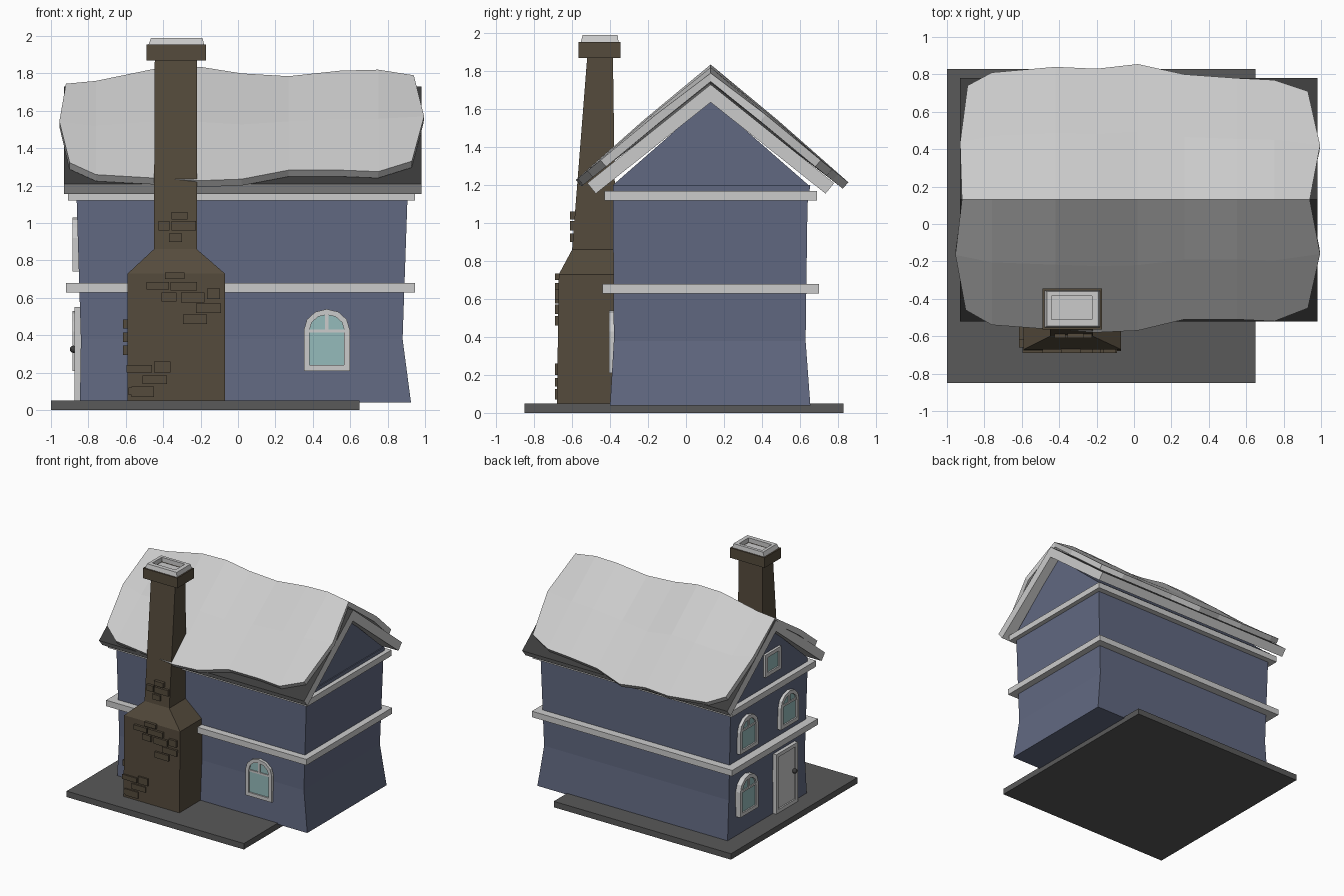
import bpy, bmesh, math

if "Cube" in bpy.data.objects:
    bpy.data.objects.remove(bpy.data.objects["Cube"])


def material(name, r, g, b):
    m = bpy.data.materials.new(name)
    m.diffuse_color = (r, g, b, 1)
    m.use_nodes = True
    m.node_tree.nodes["Principled BSDF"].inputs["Base Color"].default_value = m.diffuse_color
    return m


WALL = material("blue_wall", .12, .14, .22)
BRICK = material("brown_brick", .09, .07, .045)
GLASS = material("teal_glass", .3, .5, .5)
DARK = material("dark_roof", .045, .045, .045)
STONE = material("grey_stone", .1, .1, .1)
PALE = material("pale_trim", .6, .6, .6)
SNOW = material("snow", .8, .8, .8)


def mesh(name, verts, faces, mats, fix=True):
    me = bpy.data.meshes.new(name)
    me.from_pydata(verts, [], faces)
    for m in mats:
        me.materials.append(m)
    if fix:
        bm = bmesh.new()
        bm.from_mesh(me)
        bmesh.ops.recalc_face_normals(bm, faces=bm.faces)
        bm.to_mesh(me)
        bm.free()
    ob = bpy.data.objects.new(name, me)
    bpy.context.collection.objects.link(ob)
    return ob


def loft(name, rings, mat, end_mat=None):
    """Skin a list of equal rings and cap both ends; the last cap may differ."""
    n = len(rings[0])
    verts = [p for r in rings for p in r]
    faces = [(k * n + i, k * n + (i + 1) % n, (k + 1) * n + (i + 1) % n, (k + 1) * n + i)
             for k in range(len(rings) - 1) for i in range(n)]
    faces += [tuple(range(n)), tuple(range(len(verts) - n, len(verts)))]
    ob = mesh(name, verts, faces, [mat, end_mat or mat])
    ob.data.polygons[len(faces) - 1].material_index = 1
    return ob


def rect(x0, x1, y0, y1, z):
    return [(x0, y0, z), (x1, y0, z), (x1, y1, z), (x0, y1, z)]


def box(name, x0, x1, y0, y1, z0, z1, mat):
    return loft(name, [rect(x0, x1, y0, y1, z0), rect(x0, x1, y0, y1, z1)], mat)


# Ground slab and flared walls
box("base_slab", -1, .65, -.85, .83, 0, .05, STONE)
loft("walls", [rect(-.845, .925, -.40, .655, .04), rect(-.84, .88, -.38, .63, .38),
               rect(-.862, .905, -.385, .64, 1.1), rect(-.864, .908, -.385, .655, 1.2)], WALL)
loft("gable", [[(x, -.385, 1.2), (x, .645, 1.2), (x, .13, 1.65)] for x in (-.864, .9)], WALL)

# Trim bands around the house
box("middle_band", -.92, .945, -.44, .70, .63, .68, PALE)
box("upper_band", -.91, .945, -.43, .69, 1.12, 1.17, PALE)

# Roof slab with dark upper faces
section = [(-.52, 1.21), (.13, 1.73), (.78, 1.21), (.735, 1.155), (.13, 1.636), (-.475, 1.155)]
roof = loft("roof", [[(x, y, z) for y, z in section] for x in (-.93, .98)], PALE)
roof.data.materials[1] = DARK
for p in roof.data.polygons:
    p.material_index = int(len(p.vertices) == 4 and p.normal.z > .3)

# Wavy snow blanket
xs = [-.92, -.76, -.42, -.2, .02, .27, .55, .75, .93]
front = [-.46, -.54, -.565, -.58, -.57, -.51, -.51, -.52, -.45]
back = [.74, .81, .84, .83, .855, .80, .78, .77, .71]
ridge = [1.745, 1.76, 1.83, 1.835, 1.80, 1.785, 1.815, 1.82, 1.79]
verts = []
for r in range(5):
    for i, x in enumerate(xs):
        if i == 0:
            x += (.02, -.035, 0, -.01, .03)[r]
        elif i == 8:
            x += (0, .065, .01, .065, 0)[r]
        y = (front[i], (front[i] + .13) / 2, .13, (back[i] + .13) / 2, back[i])[r]
        eave = 1.73 - .8 * abs(y - .13) + .065
        z = (eave, (eave + .05 + ridge[i] - .8 * abs(y - .13) + .03) / 2 - .03, ridge[i])[2 - abs(r - 2)]
        verts.append((x, y, z))
faces = [(r * 9 + i, r * 9 + i + 1, r * 9 + i + 10, r * 9 + i + 9) for r in range(4) for i in range(8)]
snow = mesh("roof_snow", verts, faces, [SNOW], fix=False)
mod = snow.modifiers.new("thickness", "SOLIDIFY")
mod.thickness = .045
mod.offset = -1

# Chimney, hollow cap and snow rim
loft("chimney", [rect(-.59, -.07, -.68, -.37, .04), rect(-.59, -.07, -.67, -.37, .73),
                 rect(-.45, -.22, -.60, -.37, .86), rect(-.445, -.22, -.52, -.385, 1.88)], BRICK)
loft("chimney_cap", [rect(-.49, -.17, -.565, -.345, 1.87), rect(-.49, -.17, -.565, -.345, 1.955),
                     rect(-.44, -.225, -.51, -.385, 1.955), rect(-.44, -.225, -.51, -.385, 1.90)], BRICK)
loft("chimney_snow", [rect(-.48, -.18, -.555, -.355, 1.95), rect(-.465, -.19, -.545, -.36, 1.99),
                      rect(-.44, -.225, -.51, -.385, 1.99), rect(-.44, -.225, -.51, -.385, 1.92)],
     SNOW, BRICK)

# Raised bricks: left, right, bottom, top
bricks = [(-.355, -.27, 1.02, 1.06), (-.425, -.365, .96, 1.01), (-.355, -.225, .96, 1.01),
          (-.37, -.3, .90, .945), (-.39, -.285, .70, .735), (-.49, -.37, .645, .685),
          (-.36, -.22, .64, .685), (-.165, -.095, .595, .65), (-.41, -.33, .58, .63),
          (-.305, -.18, .575, .63), (-.225, -.09, .52, .57), (-.295, -.165, .46, .51),
          (-.45, -.36, .2, .26), (-.595, -.46, .2, .24), (-.51, -.38, .14, .185),
          (-.585, -.52, .08, .12), (-.57, -.45, .07, .125)]
for x0, x1, z0, z1 in bricks:
    y = -.595 if z0 > .85 else -.675
    box("raised_brick", x0, x1, y - .015, y + .04, z0, z1, BRICK)
for y, z in ((-.56, .46), (-.5, .39), (-.6, .32)):
    box("side_brick", -.615, -.57, y - .06, y + .06, z - .025, z + .025, BRICK)


def on_wall(side, u, d, z):
    return (u, -.385 - d, z) if side == "front" else (-.85 - d, u, z)


def opening(name, side, c, z0, w, h, arch=0., pane=GLASS, border=.03, d=.02):
    """Framed panel: the frame is lofted inwards and ends in the recessed pane."""
    def outline(inset, depth):
        a, top = w / 2 - inset, z0 + h - arch
        pts = [(-a, z0 + inset), (a, z0 + inset)]
        if arch:
            pts += [(a * math.cos(t * math.pi / 6), top + (arch - inset) * math.sin(t * math.pi / 6))
                    for t in range(7)]
        else:
            pts += [(a, top - inset), (-a, top - inset)]
        return [on_wall(side, c + u, depth, z) for u, z in pts]
    loft(name, [outline(0, -.03), outline(0, d), outline(border, d), outline(border, d - .012)],
         PALE, pane)
    if arch:
        # Glazing bars
        bars = [(-w / 2 + .02, w / 2 - .02, z0 + h * .62, z0 + h * .62 + .016),
                (-.01, .01, z0 + h * .62, z0 + h - .02)]
        for u0, u1, a, b in bars:
            loft(name + "_bar", [[on_wall(side, c + u, e, z) for u, z in
                                  ((u0, a), (u1, a), (u1, b), (u0, b))] for e in (d - .02, d - .004)], PALE)


# Windows and door
opening("front_window", "front", .475, .21, .245, .33, .11)
for c, z, h in ((.42, .21, .32), (.42, .74, .29), (-.12, .74, .29)):
    opening("side_window", "left", c, z, .24, h, .11, d=.035)
opening("gable_window", "left", .10, 1.26, .21, .19, d=.035)
opening("door", "left", -.095, .05, .285, .5, pane=PALE, d=.025)
bpy.ops.mesh.primitive_uv_sphere_add(segments=10, ring_count=6, radius=.02, location=(-.88, -.19, .325))
knob = bpy.context.object
knob.name = "door_knob"
knob.data.materials.append(DARK)
